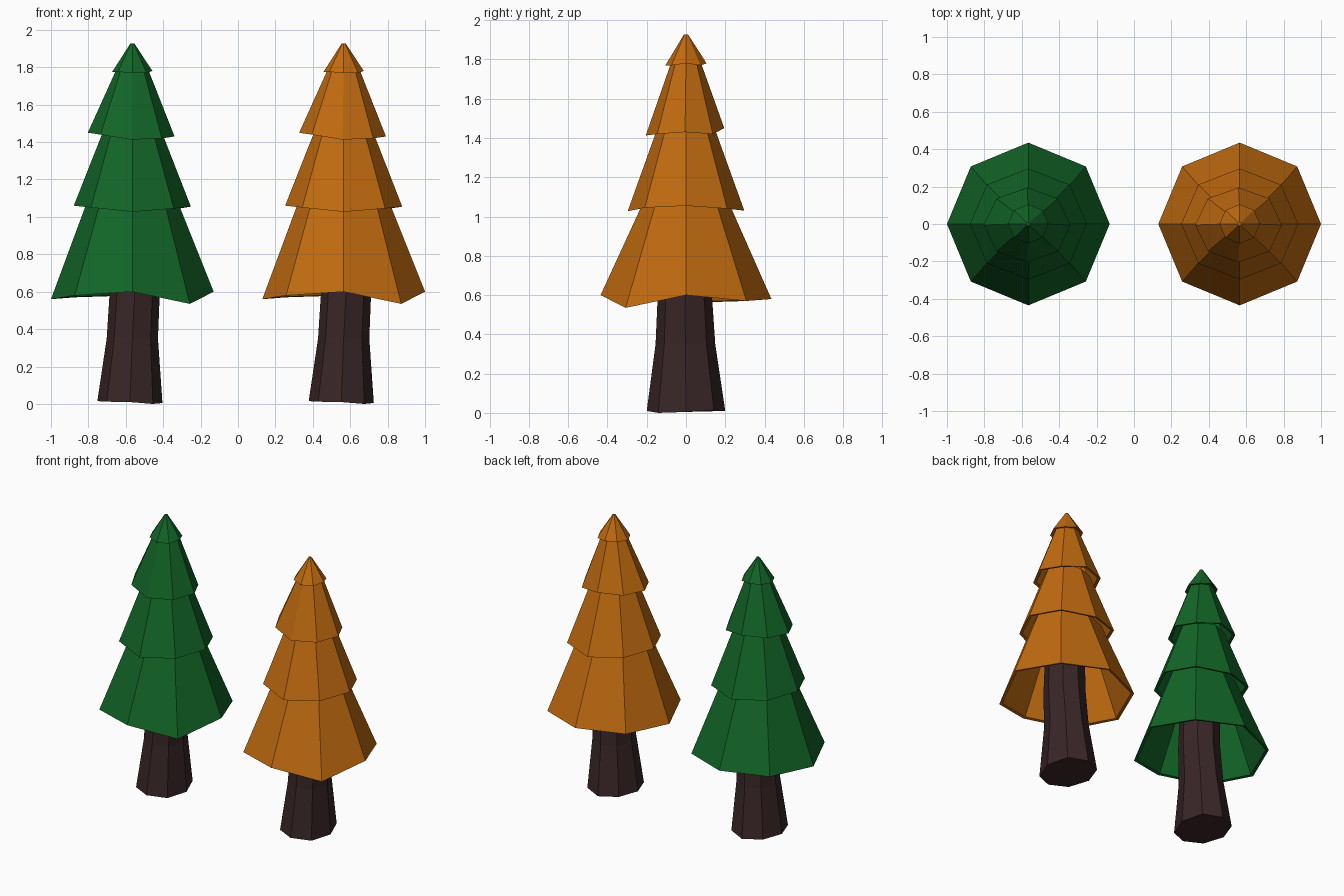
import bpy, bmesh, math

if "Cube" in bpy.data.objects:
    bpy.data.objects.remove(bpy.data.objects["Cube"])

def material(name, rgb):
    m = bpy.data.materials.new(name)
    m.diffuse_color = (*rgb, 1)
    m.use_nodes = True
    m.node_tree.nodes["Principled BSDF"].inputs["Base Color"].default_value = m.diffuse_color
    return m

GREEN = material("pine green", (0.006, 0.13, 0.02))
ORANGE = material("autumn orange", (0.53, 0.147, 0.005))
BARK = material("dark bark", (0.041, 0.019, 0.02))
SIDES = 8

def ring(cx, cy, rx, ry, z):
    """Octagon with corners on the axes; z is one height or one per corner."""
    zs = z if isinstance(z, list) else [z] * SIDES
    return [(cx + rx * math.cos(math.tau * i / SIDES),
             cy + ry * math.sin(math.tau * i / SIDES), zs[i]) for i in range(SIDES)]

def loft(name, rings, mat, x, cap_start=True, cap_end=True):
    bm = bmesh.new()
    loops = [[bm.verts.new(p) for p in r] for r in rings]
    for a, b in zip(loops, loops[1:]):
        for i in range(SIDES):
            j = (i + 1) % SIDES
            bm.faces.new((a[i], a[j], b[j], b[i]))
    if cap_start:
        bm.faces.new(loops[0][::-1])
    if cap_end:
        bm.faces.new(loops[-1])
    if not cap_start:
        bmesh.ops.reverse_faces(bm, faces=[f for f in bm.faces if False])
    me = bpy.data.meshes.new(name)
    bm.to_mesh(me)
    bm.free()
    me.materials.append(mat)
    ob = bpy.data.objects.new(name, me)
    ob.location.x = x
    bpy.context.collection.objects.link(ob)
    return ob

# Skirts: name, rim radii x/y, rim centre, rim corner heights, top radii x/y, top height
SKIRTS = [
    ("bottom_skirt", 0.435, 0.435, (0, 0),
     [.60, .57, .58, .57, .56, .58, .60, .535], 0.235, 0.205, 1.10),
    ("middle_skirt", 0.313, 0.297, (0, 0),
     [1.055, 1.04, 1.03, 1.05, 1.06, 1.05, 1.027, 1.045], 0.155, 0.142, 1.46),
    ("upper_skirt", 0.232, 0.2, (-0.006, -0.005),
     [1.43, 1.42, 1.45, 1.45, 1.45, 1.44, 1.413, 1.42], 0.08, 0.07, 1.80),
    ("tip", 0.108, 0.105, (0, 0),
     [1.78, 1.77, 1.78, 1.78, 1.775, 1.775, 1.77, 1.77], 0.01, 0.01, 1.928),
]
RIM = 0.02

def tree(prefix, x, leaf):
    # Flared, slightly leaning trunk
    base = [.005, .015, .01, .015, .015, .012, .01, .0]
    loft(prefix + "_trunk", [
        ring(-0.013, 0, 0.174, 0.2, base),
        ring(0.0, -0.003, 0.137, 0.152, 0.35),
        ring(0.013, -0.006, 0.134, 0.138, 0.6),
        ring(0.013, 0, 0.125, 0.125, 1.0)], BARK, x)
    # Hollow overlapping skirts: inner roof, inner wall, rim, outer wall, top
    for name, rx, ry, (cx, cy), zs, tx, ty, tz in SKIRTS:
        k = max(tx - RIM, 0.004)
        ky = max(ty - RIM, 0.004)
        loft(prefix + "_" + name, [
            ring(0, 0, k, ky, tz - 0.04),
            ring(cx, cy, rx - RIM, ry - RIM, [z + 0.004 for z in zs]),
            ring(cx, cy, rx, ry, zs),
            ring(0, 0, tx, ty, tz)], leaf, x)

tree("green_tree", -0.565, GREEN)
tree("orange_tree", 0.565, ORANGE)
